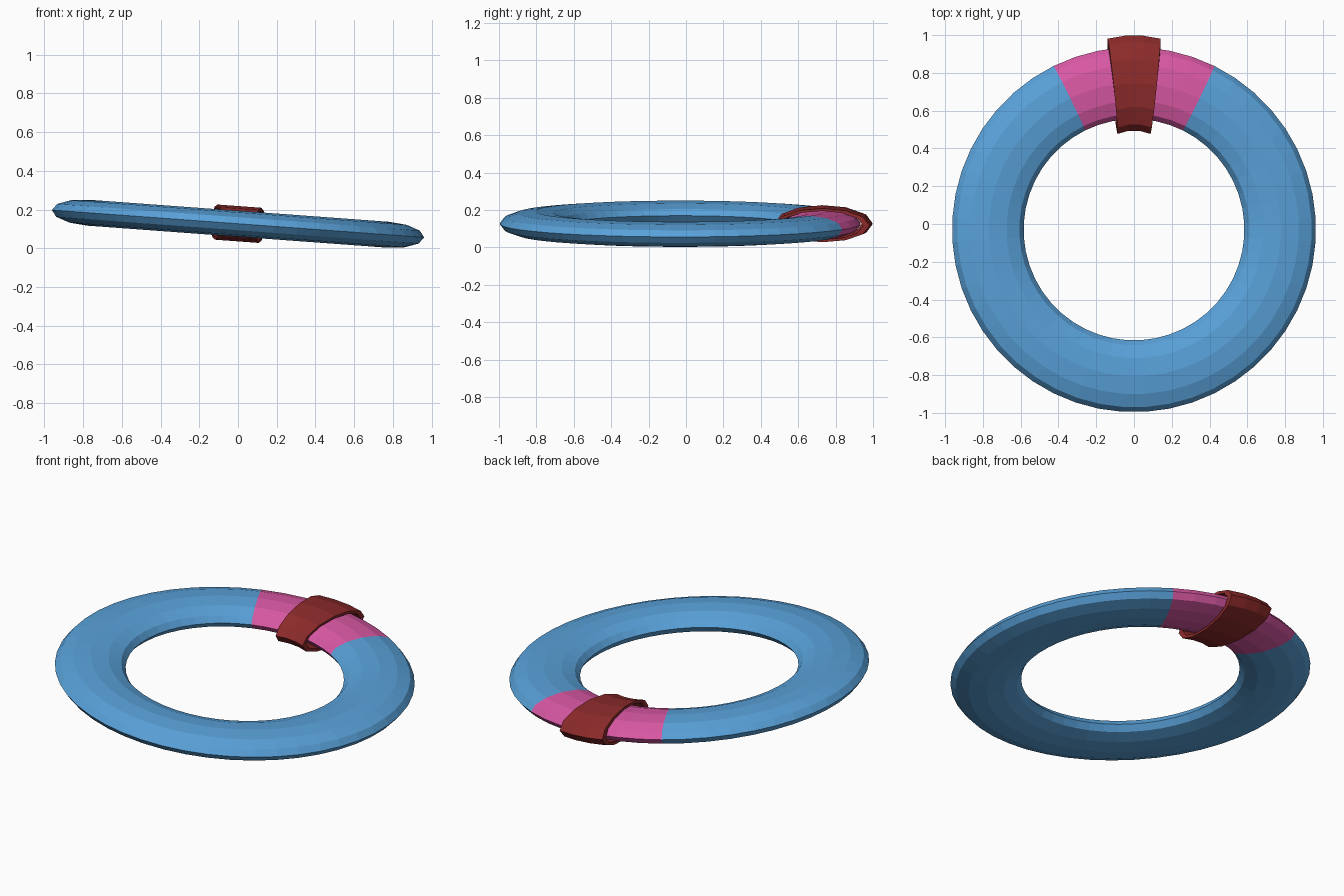
import bpy, bmesh, math
from mathutils import Matrix

if "Cube" in bpy.data.objects:
    bpy.data.objects.remove(bpy.data.objects["Cube"])

TILT = Matrix.Translation((0, -0.03, 0.127)) @ Matrix.Rotation(math.radians(4.2), 4, 'Y')
SIDES = 12      # facets around the tube
SEGS = 48       # segments around the ring


def material(name, rgb):
    m = bpy.data.materials.new(name)
    m.diffuse_color = (*rgb, 1)
    m.use_nodes = True
    m.node_tree.nodes["Principled BSDF"].inputs["Base Color"].default_value = m.diffuse_color
    return m


def finish(bm, name, mats):
    bmesh.ops.recalc_face_normals(bm, faces=bm.faces)
    bm.transform(TILT)
    me = bpy.data.meshes.new(name)
    bm.to_mesh(me)
    bm.free()
    for m in mats:
        me.materials.append(m)
    ob = bpy.data.objects.new(name, me)
    bpy.context.collection.objects.link(ob)
    return ob


blue = material("sky blue", (0.10, 0.36, 0.70))
pink = material("pink", (0.71, 0.10, 0.38))
red = material("dark red", (0.27, 0.024, 0.024))

# Flattened ring, with a pink stretch at the back
bm = bmesh.new()
rows = []
for i in range(SEGS):
    t = 2 * math.pi * (i + 0.5) / SEGS
    row = []
    for j in range(SIDES):
        p = 2 * math.pi * j / SIDES
        r = 0.776 + 0.19 * math.cos(p)
        row.append(bm.verts.new((r * math.sin(t), r * math.cos(t), 0.067 * math.sin(p))))
    rows.append(row)
for i in range(SEGS):
    a, b = rows[i], rows[(i + 1) % SEGS]
    for j in range(SIDES):
        k = (j + 1) % SIDES
        f = bm.faces.new((a[j], a[k], b[k], b[j]))
        c = f.calc_center_median()
        f.material_index = int(abs(math.atan2(c.x, c.y)) < math.radians(26.3))
finish(bm, "ring", [blue, pink])

# Loose band wrapped around the pink stretch: outer and inner skins joined at the rims
bm = bmesh.new()


def band_skin(half_depth, half_height):
    loops = []
    for u in (-1, -0.34, 0.34, 1):
        loop = []
        for j in range(SIDES):
            p = 2 * math.pi * j / SIDES
            x = u * (0.114 + 0.026 * math.cos(p))
            y = 0.777 - 0.018 * u * u + half_depth * math.cos(p)
            loop.append(bm.verts.new((x, y, half_height * math.sin(p))))
        loops.append(loop)
    return loops


def bridge(a, b):
    for j in range(SIDES):
        k = (j + 1) % SIDES
        bm.faces.new((a[j], a[k], b[k], b[j]))


outer, inner = band_skin(0.252, 0.091), band_skin(0.218, 0.077)
for skin in (outer, inner):
    for a, b in zip(skin, skin[1:]):
        bridge(a, b)
for e in (0, -1):
    bridge(outer[e], inner[e])
finish(bm, "band", [red])
